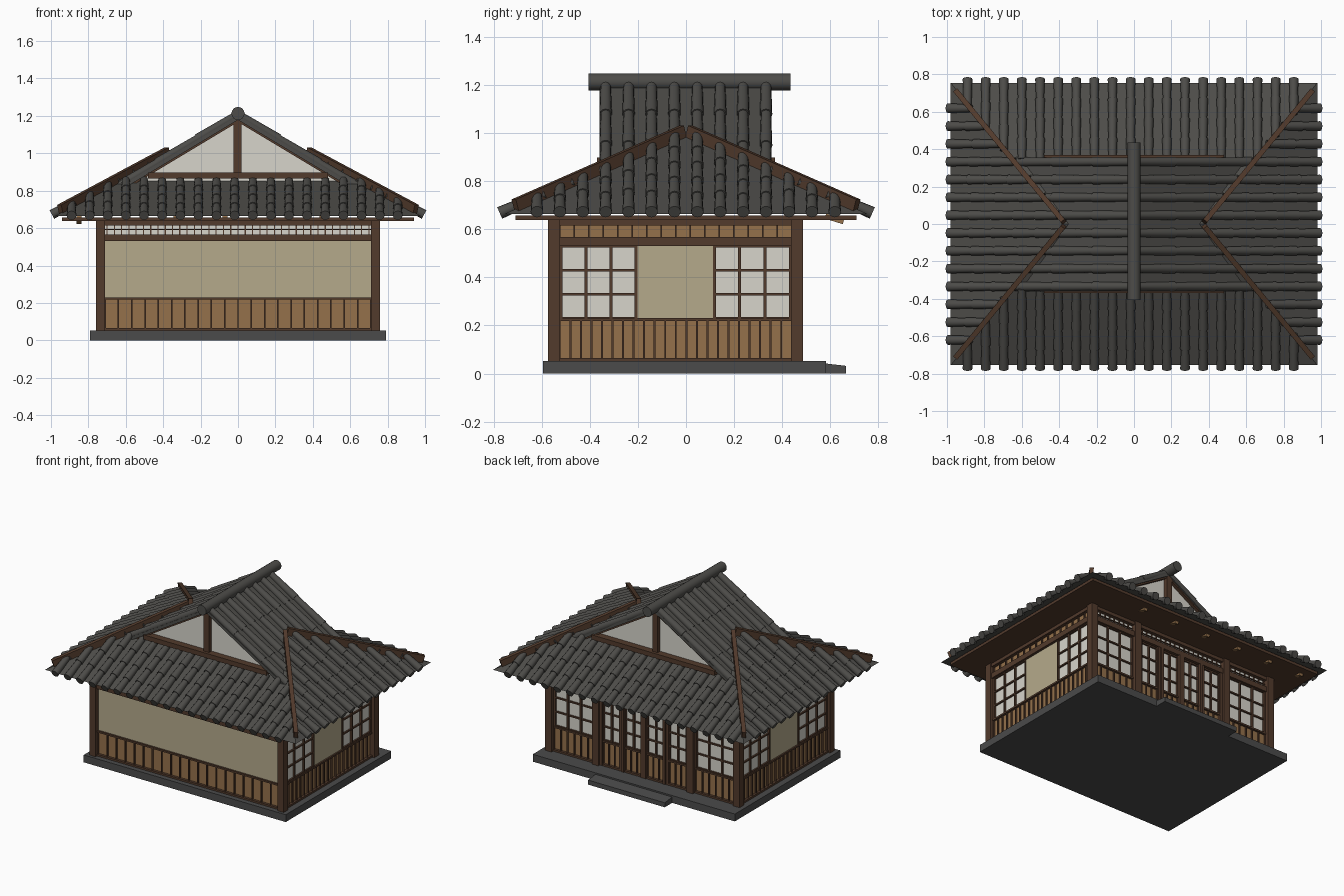
import bpy, bmesh, math
from mathutils import Vector, Matrix

if "Cube" in bpy.data.objects:
    bpy.data.objects.remove(bpy.data.objects["Cube"])

COL = {"tile": (.075, .073, .067), "dark": (.085, .043, .025), "wood": (.30, .165, .07),
       "plaster": (.46, .40, .26), "paper": (.68, .66, .60), "stone": (.07, .07, .07)}
MATS = {}
for k, c in COL.items():
    MATS[k] = bpy.data.materials.new(k)
    MATS[k].diffuse_color = (*c, 1)
parts = {}


def part(name, mat):
    """Mesh under construction for a named part."""
    if name not in parts:
        parts[name] = (bmesh.new(), mat)
    return parts[name][0]


def box(bm, x0, x1, y0, y1, z0, z1):
    m = Matrix.Translation(((x0 + x1) / 2, (y0 + y1) / 2, (z0 + z1) / 2))
    bmesh.ops.create_cube(bm, size=1, matrix=m @ Matrix.Diagonal((abs(x1 - x0), abs(y1 - y0), z1 - z0, 1)))


def along(p, q):
    p, q = Vector(p), Vector(q)
    d = q - p
    return Matrix.Translation((p + q) / 2) @ d.to_track_quat('Z', 'Y').to_matrix().to_4x4(), d.length


def beam(bm, p, q, w, h):
    m, n = along(p, q)
    bmesh.ops.create_cube(bm, size=1, matrix=m @ Matrix.Diagonal((w, h, n, 1)))


def tube(bm, p, q, r1, r2, seg=12):
    m, n = along(p, q)
    bmesh.ops.create_cone(bm, cap_ends=True, segments=seg, radius1=r1, radius2=r2, depth=n, matrix=m)


def tile_row(bm, p, q, step):
    """Row of overlapping barrel tiles, from eave p up to q."""
    p, q = Vector(p), Vector(q)
    n = max(1, round((q - p).length / step))
    for i in range(n):
        tube(bm, p.lerp(q, i / n), p.lerp(q, (i + 1.05) / n), .026, .021)


def faces(bm, pts, polys):
    v = [bm.verts.new(p) for p in pts]
    for f in polys:
        bm.faces.new([v[i] for i in f])
    bmesh.ops.recalc_face_normals(bm, faces=bm.faces[:])


# wall-space box: u along the wall, d outwards from the wall plane
def wbox(name, mat, side, u0, u1, z0, z1, d0, d1):
    bm = part(name, mat)
    if side in "FB":
        s, o = (-1, .55) if side == "F" else (1, .46)
        box(bm, u0, u1, s * (o + d0), s * (o + d1), z0, z1)
    else:
        s = 1 if side == "R" else -1
        box(bm, s * (.735 + d0), s * (.735 + d1), u0, u1, z0, z1)


def shoji(side, u0, u1, z0, z1, cols, rows):
    wbox("paper_panes", "paper", side, u0, u1, z0, z1, -.03, -.01)
    for i in range(cols + 1):
        u = u0 + (u1 - u0) * i / cols
        wbox("window_bars", "dark", side, u - .006, u + .006, z0, z1, -.01, .003)
    for j in range(rows + 1):
        z = z0 + (z1 - z0) * j / rows
        wbox("window_bars", "dark", side, u0, u1, z - .005, z + .005, -.01, .001)


def wainscot(side, u0, u1, z0, z1, n):
    wbox("wood_panels", "wood", side, u0, u1, z0, z1, -.03, -.008)
    for i in range(n + 1):
        u = u0 + (u1 - u0) * i / n
        wbox("panel_battens", "dark", side, u - .004, u + .004, z0, z1, -.01, .002)


def rails(side, u0, u1):
    for z0, z1, d in ((.05, .065, .01), (.218, .23, .008), (.53, .567, .015), (.615, .64, .015)):
        wbox("wall_rails", "dark", side, u0, u1, z0, z1, -.03, d)


# stone base and entrance step
box(part("base", "stone"), -.79, .79, -.595, .583, 0, .052)
faces(part("step", "stone"), [(x, y, z) for x in (-.3, .3) for y, z in ((.57, 0), (.665, 0), (.665, .032), (.57, .043))],
      [(0, 1, 2, 3), (4, 5, 6, 7), (0, 1, 5, 4), (1, 2, 6, 5), (2, 3, 7, 6), (3, 0, 4, 7)])

# corner posts and back posts
for x in (-.735, .735):
    for y in (-.55, .462):
        box(part("posts", "dark"), x - .025, x + .025, y - .025, y + .025, .05, .645)
for x in (-.37, .37):
    box(part("posts", "dark"), x - .025, x + .025, .437, .487, .05, .645)

# front wall
rails("F", -.71, .71)
wainscot("F", -.71, .71, .065, .22, 20)
wbox("plaster_panels", "plaster", "F", -.71, .71, .23, .53, -.03, -.005)

# white lattice transoms, front and back
for s in "FB":
    wbox("paper_panes", "paper", s, -.71, .71, .565, .617, -.03, -.01)
    for i in range(37):
        u = -.70 + i * 1.4 / 36
        wbox("transom_lattice", "dark", s, u - .003, u + .003, .565, .617, -.01, -.003)
    wbox("transom_lattice", "dark", s, -.71, .71, .589, .594, -.01, -.001)

# side walls
for s in "LR":
    rails(s, -.525, .44)
    wainscot(s, -.525, .44, .065, .22, 22)
    shoji(s, -.519, -.208, .23, .53, 3, 3)
    shoji(s, .118, .434, .23, .53, 3, 3)
    wbox("plaster_panels", "plaster", s, -.202, .112, .225, .535, -.03, -.003)
    wainscot(s, -.525, .44, .565, .617, 16)

# back wall: window bays and four sliding doors
rails("B", -.71, .71)
for a in (-.71, .395):
    wainscot("B", a, a + .315, .065, .22, 6)
    shoji("B", a + .006, a + .309, .23, .53, 3, 3)
for i in range(4):
    a = -.345 + i * .1725
    dd = .02 if i in (1, 2) else .012
    shoji("B", a + .02, a + .153, .23, .52, 2, 3)
    wainscot("B", a + .02, a + .153, .065, .22, 3)
    for u in (a, a + .1525):
        wbox("door_stiles", "dark", "B", u, u + .02, .055, .53, -.03, dd)

# roof planes
S = lambda x: .67 + (1 - abs(x)) * .535      # side skirt
F = lambda y: .67 + (.77 - abs(y)) * .44     # front and back skirt
G = lambda x: 1.208 - abs(x) * .6            # upper gable
hip_y = lambda x: .77 - (1 - abs(x)) * .535 / .44
hip_x = lambda y: 1 - (.77 - abs(y)) * .44 / .535

box(part("eave_soffit", "dark"), -.94, .94, -.71, .71, .638, .658)
e = .664
faces(part("skirt_roof_sheet", "tile"),
      [(-.98, -.755, e), (.98, -.755, e), (.98, .755, e), (-.98, .755, e), (-.367, 0, .992), (.367, 0, .992)],
      [(0, 1, 5, 4), (1, 2, 5), (2, 3, 4, 5), (3, 0, 4), (3, 2, 1, 0)])
for s in (-1, 1):
    # front and back skirt tiles
    for i in range(19):
        x = -.89 + i * .0969
        top = max(.35, hip_y(x))
        tile_row(part("skirt_tiles", "tile"), (x, s * .775, F(.775)), (x, s * top, F(top)), .12)
    # side skirt tiles
    for i in range(14):
        y = -.62 + i * .0953
        top = hip_x(y)
        tile_row(part("skirt_tiles", "tile"), (s * .995, y, S(.995)), (s * top, y, S(top)), .14)
        # upper gable tiles
        if 3 <= i <= 10:
            tile_row(part("gable_tiles", "tile"), (s * .65, y, G(.65)), (0, y, G(0)), .25)
    beam(part("gable_roof_sheet", "tile"), (s * .65, -.003, G(.65) - .018), (0, -.003, G(0) - .018), .715, .02)
    # hip beams
    for t in (-1, 1):
        beam(part("hip_beams", "dark"), (s * .95, t * hip_y(.95), S(.95) - .002),
             (s * .375, t * hip_y(.375), S(.375) - .002), .028, .062)
    # gable post, tie beam and inner verge boards
    box(part("gable_frame", "dark"), -.023, .018, s * .31, s * .35, .87, 1.19)
    box(part("gable_frame", "dark"), -.48, .48, s * .31, s * .37, .865, .898)
    for t in (-1, 1):
        beam(part("gable_frame", "dark"), (t * .6, s * .33, G(.6) - .033), (0, s * .33, G(0) - .033), .03, .014)

# gable infill and ridge
faces(part("gable_wall", "paper"), [(x, y, z) for y in (-.322, .322) for x, z in ((-.55, .85), (.55, .85), (0, 1.18))],
      [(0, 1, 2), (3, 4, 5), (0, 1, 4, 3), (1, 2, 5, 4), (2, 0, 3, 5)])
tube(part("ridge", "tile"), (0, -.405, 1.213), (0, .435, 1.213), .035, .035, 16)

# rafter tips under the back eave
for i in range(6):
    x = -.85 + i * .26
    beam(part("rafter_tips", "wood"), (x, .58, .655), (x, .655, .632), .028, .022)

# finish objects
for name, (bm, mat) in parts.items():
    me = bpy.data.meshes.new(name)
    bm.to_mesh(me)
    bm.free()
    me.materials.append(MATS[mat])
    ob = bpy.data.objects.new(name, me)
    bpy.context.collection.objects.link(ob)
    if name in ("skirt_tiles", "gable_tiles", "ridge"):
        bpy.ops.object.select_all(action='DESELECT')
        ob.select_set(True)
        bpy.context.view_layer.objects.active = ob
        bpy.ops.object.shade_smooth_by_angle(angle=math.radians(40))

for m in bpy.data.materials:
    if m.users and not m.is_grease_pencil:
        m.use_nodes = True
        m.node_tree.nodes["Principled BSDF"].inputs["Base Color"].default_value = m.diffuse_color
